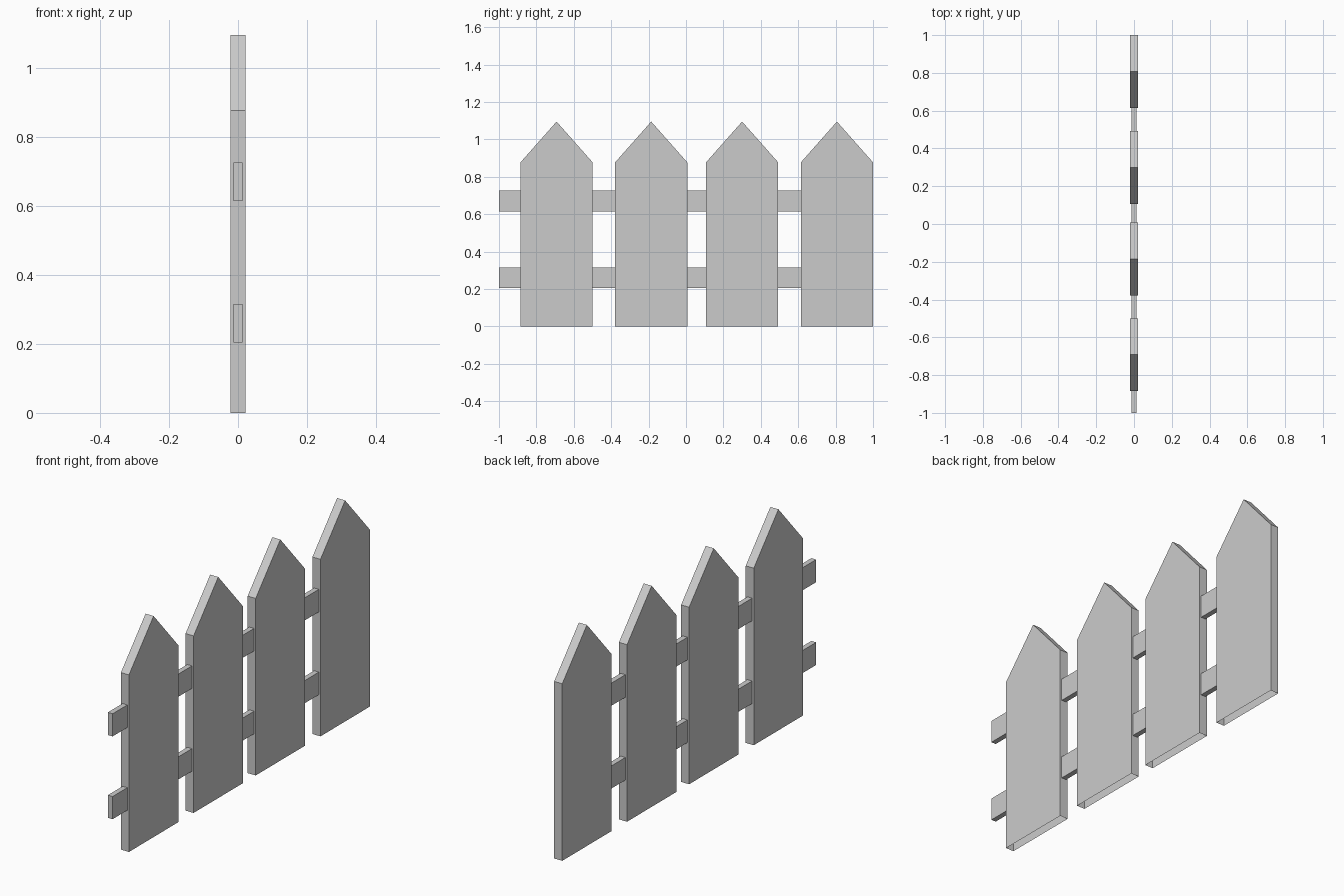
import bpy, bmesh

if "Cube" in bpy.data.objects:
    bpy.data.objects.remove(bpy.data.objects["Cube"])

PICKETS = [-0.885, -0.379, 0.107, 0.614]   # left edge of each picket
WIDTH, HALF_T = 0.386, 0.022
SHOULDER, PEAK = 0.877, 1.095
RAIL_HALF_T, RAIL_H = 0.013, 0.112


def extrude_profile(name, points, half, open_edge=None):
    """Extrude a (y, z) profile along x; open_edge leaves one side hollow."""
    bm = bmesh.new()
    back = [bm.verts.new((-half, y, z)) for y, z in points]
    front = [bm.verts.new((half, y, z)) for y, z in points]
    bm.faces.new(front)
    bm.faces.new(back[::-1])
    n = len(points)
    for i in range(n):
        if i != open_edge:
            j = (i + 1) % n
            bm.faces.new((back[i], back[j], front[j], front[i]))
    bmesh.ops.recalc_face_normals(bm, faces=bm.faces[:])
    mesh = bpy.data.meshes.new(name)
    bm.to_mesh(mesh)
    bm.free()
    obj = bpy.data.objects.new(name, mesh)
    bpy.context.collection.objects.link(obj)
    return obj


# Pointed pickets, hollow at the bottom
for i, y in enumerate(PICKETS):
    extrude_profile(f"picket_{i + 1}", [
        (y, 0), (y + WIDTH, 0), (y + WIDTH, SHOULDER),
        (y + WIDTH / 2, PEAK), (y, SHOULDER)], HALF_T, open_edge=0)

# Rail pieces bridging the gap to the left of each picket
starts = [-1.0] + [y + WIDTH for y in PICKETS[:-1]]
for level, z in (("lower", 0.204), ("upper", 0.614)):
    for i, (y0, y1) in enumerate(zip(starts, PICKETS)):
        extrude_profile(f"{level}_rail_{i + 1}", [
            (y0, z), (y1, z), (y1, z + RAIL_H), (y0, z + RAIL_H)], RAIL_HALF_T)
